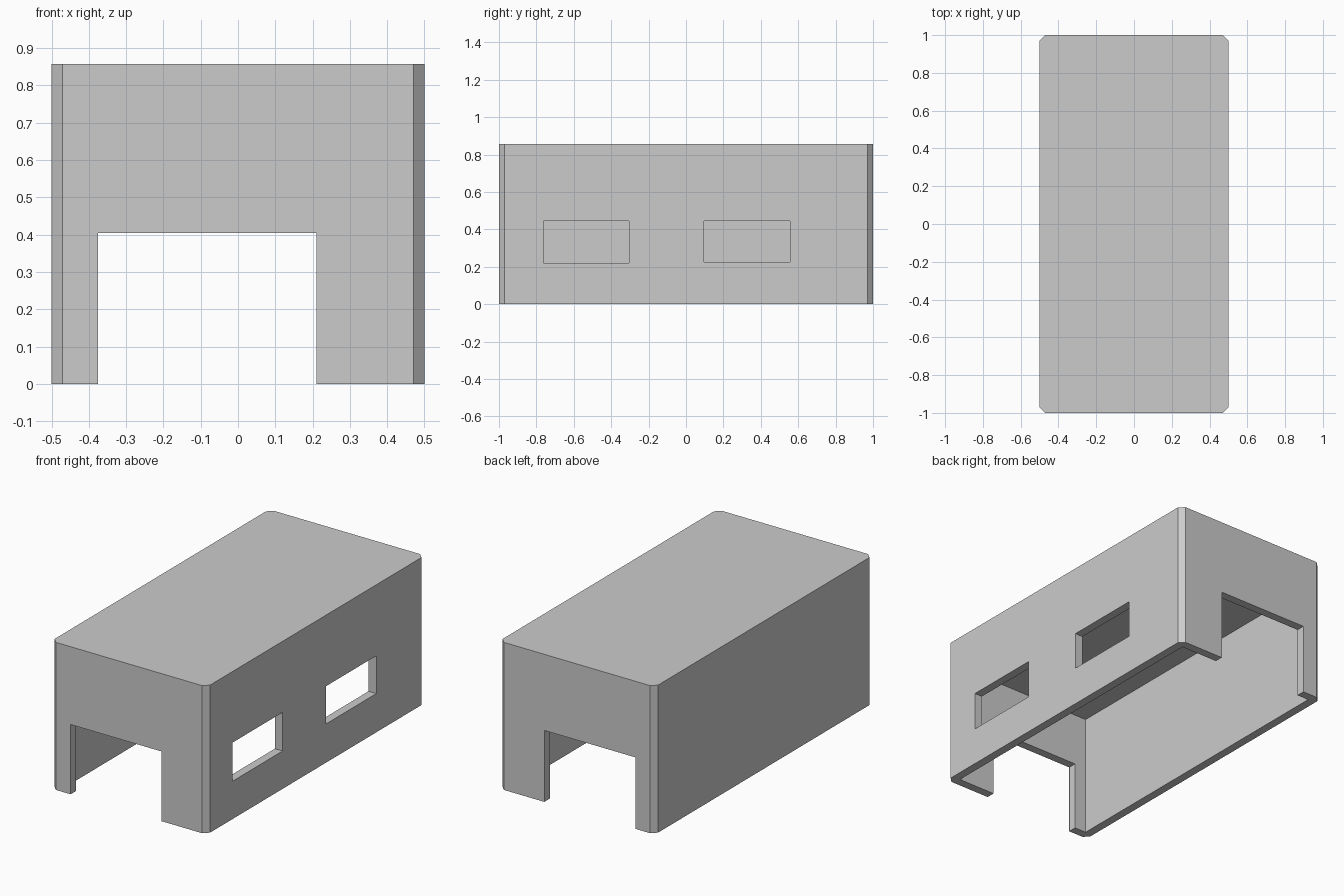
import bpy, bmesh
from mathutils import Matrix, Vector

if "Cube" in bpy.data.objects:
    bpy.data.objects.remove(bpy.data.objects["Cube"])


def box(name, lo, hi, chamfer=0.0):
    """Box from corner to corner, optionally with chamfered upright edges."""
    lo, hi = Vector(lo), Vector(hi)
    bm = bmesh.new()
    bmesh.ops.create_cube(bm, size=1, matrix=Matrix.LocRotScale((lo + hi) / 2, None, hi - lo))
    if chamfer:
        upright = [e for e in bm.edges if abs(e.verts[0].co.z - e.verts[1].co.z) > 0.01]
        bmesh.ops.bevel(bm, geom=upright, offset=chamfer, segments=1, affect='EDGES')
    mesh = bpy.data.meshes.new(name)
    bm.to_mesh(mesh)
    bm.free()
    obj = bpy.data.objects.new(name, mesh)
    bpy.context.collection.objects.link(obj)
    return obj


# Outer shell with chamfered corners
cover = box("housing_cover", (-0.5, -1, 0), (0.5, 1, 0.857), 0.03)

# Open-bottomed cavity, end openings and two windows in the right wall
cuts = {
    "cavity_cutter": ((-0.45, -0.95, -0.2), (0.45, 0.95, 0.714)),
    "front_opening_cutter": ((-0.375, -1.1, -0.1), (0.21, -0.9, 0.405)),
    "back_opening_cutter": ((-0.375, 0.9, -0.1), (0.21, 1.1, 0.415)),
    "front_window_cutter": ((0.4, -0.763, 0.22), (0.6, -0.305, 0.444)),
    "back_window_cutter": ((0.4, 0.095, 0.225), (0.6, 0.555, 0.444)),
}
for name, (lo, hi) in cuts.items():
    cutter = box(name, lo, hi)
    cutter.hide_render = True
    cutter.display_type = 'WIRE'
    mod = cover.modifiers.new(name, 'BOOLEAN')
    mod.operation = 'DIFFERENCE'
    mod.solver = 'EXACT'
    mod.object = cutter
